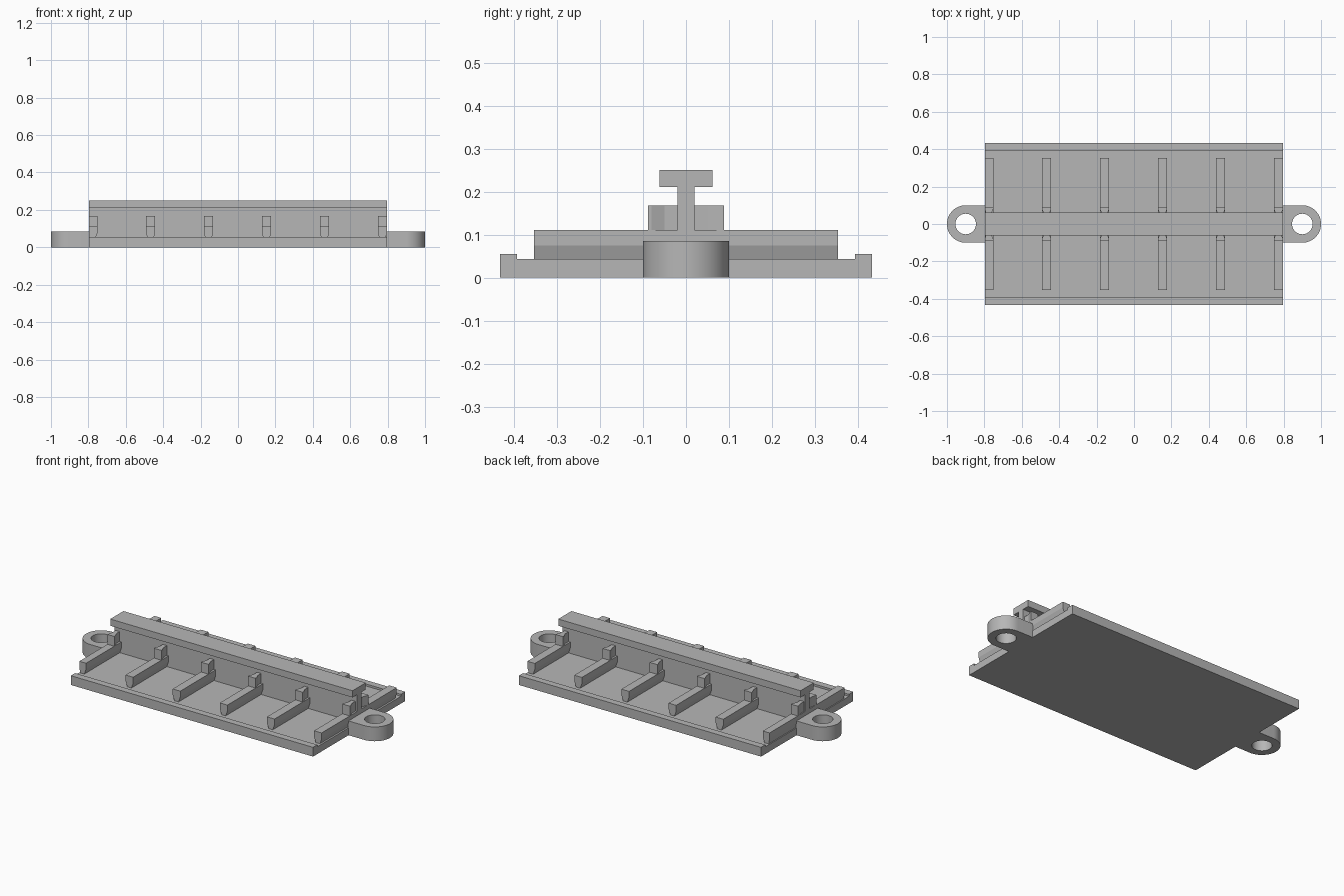
import bpy, math
from mathutils import Vector

if "Cube" in bpy.data.objects:
    bpy.data.objects.remove(bpy.data.objects["Cube"])

END = 0.797      # half length of the base
FLOOR = 0.043    # top of the floor plate
PITCH = 0.31     # rib spacing

grey = bpy.data.materials.new("plain grey")
grey.diffuse_color = (0.47, 0.47, 0.47, 1)
grey.use_nodes = True
grey.node_tree.nodes["Principled BSDF"].inputs["Base Color"].default_value = grey.diffuse_color


def prism(name, profile, start, end, place):
    """Extrude a closed 2D profile from start to end; place maps (u, v, w) to xyz."""
    n = len(profile)
    verts = [place(u, v, w) for w in (start, end) for u, v in profile]
    faces = [tuple(range(n)), tuple(range(n, 2 * n))]
    faces += [(i, (i + 1) % n, (i + 1) % n + n, i + n) for i in range(n)]
    mesh = bpy.data.meshes.new(name)
    mesh.from_pydata(verts, [], faces)
    mesh.materials.append(grey)
    obj = bpy.data.objects.new(name, mesh)
    bpy.context.collection.objects.link(obj)
    bpy.context.view_layer.objects.active = obj
    bpy.ops.object.select_all(action='DESELECT')
    obj.select_set(True)
    bpy.ops.object.mode_set(mode='EDIT')
    bpy.ops.mesh.select_all(action='SELECT')
    bpy.ops.mesh.normals_make_consistent(inside=False)
    bpy.ops.object.mode_set(mode='OBJECT')
    return obj


# Base plate with edge lips and the T-shaped centre rail, as one section
half = [(0.433, 0), (0.433, 0.055), (0.393, 0.055), (0.393, FLOOR),
        (0.02, FLOOR), (0.02, 0.21), (0.062, 0.21), (0.062, 0.25)]
section = half + [(-y, z) for y, z in reversed(half)]
prism("base_and_rail", section, -END, END, lambda y, z, x: (x, y, z))

# Cross ribs, narrowed at the foot, and the stops against the rail
for i in range(6):
    cx = (i - 2.5) * PITCH - 0.0025

    def clamp(x):
        return max(-END, min(END, cx + x))

    rib = [(-0.025, 0.11), (0.025, 0.11), (0.025, 0.075),
           (0.013, FLOOR - 0.002), (-0.013, FLOOR - 0.002), (-0.025, 0.075)]
    stop = [(-0.025, 0.088), (0.025, 0.088), (0.025, 0.08),
            (0.013, 0.05), (0.013, 0.018), (-0.013, 0.018),
            (-0.013, 0.05), (-0.025, 0.08)]
    for side, label in ((-1, "front"), (1, "back")):
        prism(f"{label}_rib_{i + 1}", [(clamp(x), z) for x, z in rib],
              0.018 * side, 0.353 * side, lambda x, z, y: (x, y, z))
        prism(f"{label}_stop_{i + 1}", [(clamp(x), y * side) for x, y in stop],
              0.105, 0.168, lambda x, y, z: (x, y, z))

# Rounded mounting tabs with a screw hole at both ends
for side, label in ((-1, "left"), (1, "right")):
    outer = [(side * (END - 0.003), -0.1)]
    for k in range(33):
        a = -math.pi / 2 + math.pi * k / 32
        outer.append((side * (0.9 + 0.1 * math.cos(a)), 0.1 * math.sin(a)))
    outer.append((side * (END - 0.003), 0.1))
    hole = [(side * 0.9 + 0.055 * math.cos(math.tau * k / 48),
             0.055 * math.sin(math.tau * k / 48)) for k in range(48)]
    curve = bpy.data.curves.new(f"{label}_tab", 'CURVE')
    curve.dimensions = '2D'
    curve.fill_mode = 'BOTH'
    curve.extrude = 0.0425
    for loop in (outer, hole):
        spline = curve.splines.new('POLY')
        spline.points.add(len(loop) - 1)
        for p, (x, y) in zip(spline.points, loop):
            p.co = (x, y, 0, 1)
        spline.use_cyclic_u = True
    curve.materials.append(grey)
    tab = bpy.data.objects.new(f"{label}_tab", curve)
    tab.location = Vector((0, 0, 0.0425))
    bpy.context.collection.objects.link(tab)
    bpy.ops.object.select_all(action='DESELECT')
    tab.select_set(True)
    bpy.context.view_layer.objects.active = tab
    bpy.ops.object.convert(target='MESH')
    # Weld the caps to the walls, then keep only the sharp rims unsmoothed
    bpy.ops.object.mode_set(mode='EDIT')
    bpy.ops.mesh.select_all(action='SELECT')
    bpy.ops.mesh.remove_doubles(threshold=0.0001)
    bpy.ops.mesh.normals_make_consistent(inside=False)
    bpy.ops.object.mode_set(mode='OBJECT')
    bpy.ops.object.shade_smooth_by_angle(angle=math.radians(30))
